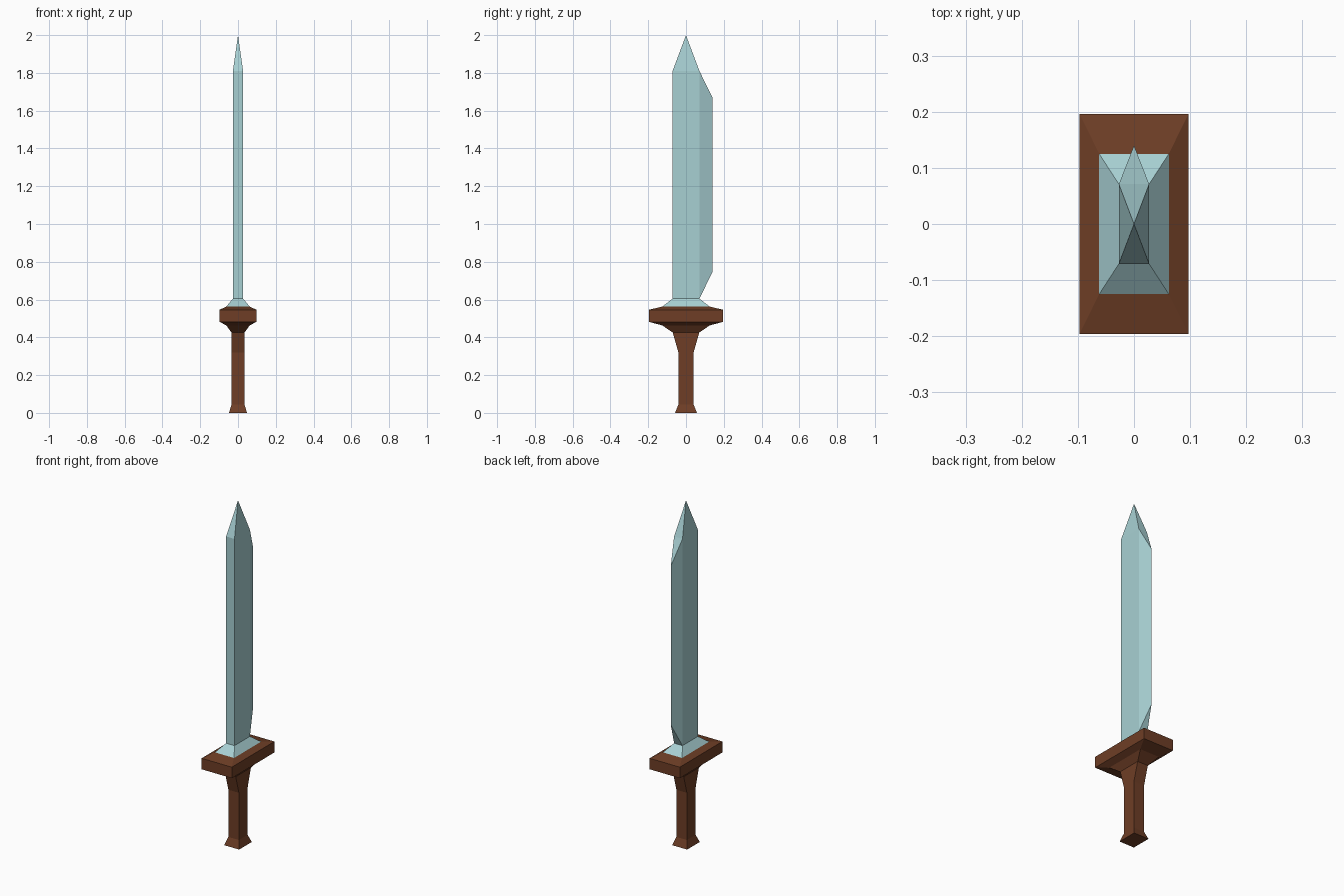
import bpy, bmesh

if "Cube" in bpy.data.objects:
    bpy.data.objects.remove(bpy.data.objects["Cube"])


def material(name, rgb):
    m = bpy.data.materials.new(name)
    m.diffuse_color = (*rgb, 1.0)
    m.use_nodes = True
    m.node_tree.nodes["Principled BSDF"].inputs["Base Color"].default_value = m.diffuse_color
    return m


def ring(bm, z, hx, hy):
    """Rectangular section, counter-clockwise from front left."""
    return [bm.verts.new((sx * hx, sy * hy, z))
            for sx, sy in ((-1, -1), (1, -1), (1, 1), (-1, 1))]


def bridge(bm, lower, upper, sides=range(4)):
    for i in sides:
        j = (i + 1) % 4
        bm.faces.new((lower[i], lower[j], upper[j], upper[i]))


def finish(bm, name, mat):
    bmesh.ops.recalc_face_normals(bm, faces=bm.faces[:])
    mesh = bpy.data.meshes.new(name)
    bm.to_mesh(mesh)
    bm.free()
    mesh.materials.append(mat)
    obj = bpy.data.objects.new(name, mesh)
    bpy.context.collection.objects.link(obj)


wood = material("brown wood", (0.156, 0.048, 0.019))
steel = material("pale blue steel", (0.39, 0.63, 0.65))

# Pommel, grip and guard: one lofted stack of rectangles (z, half x, half y)
bm = bmesh.new()
sections = [(0.0, 0.048, 0.058), (0.045, 0.034, 0.04), (0.32, 0.034, 0.04),
            (0.425, 0.034, 0.07), (0.463, 0.062, 0.125), (0.482, 0.097, 0.196),
            (0.546, 0.097, 0.196), (0.563, 0.062, 0.125)]
rings = [ring(bm, *s) for s in sections]
for a, b in zip(rings, rings[1:]):
    bridge(bm, a, b)
bm.faces.new(rings[0][::-1])
finish(bm, "handle_and_guard", wood)

# Blade: sloped collar, flat-backed body, sharpened +y edge, pointed tip
bm = bmesh.new()
collar = ring(bm, 0.563, 0.062, 0.125)
low = ring(bm, 0.605, 0.027, 0.071)
high = ring(bm, 1.81, 0.027, 0.071)
tip = bm.verts.new((0, 0, 2.0))
edge_low = bm.verts.new((0, 0.14, 0.745))
edge_high = bm.verts.new((0, 0.14, 1.67))
bridge(bm, collar, low)
bridge(bm, low, high, (0, 1, 3))
bm.faces.new((low[2], low[3], edge_low))
bm.faces.new((low[2], edge_low, edge_high, high[2]))
bm.faces.new((edge_low, low[3], high[3], edge_high))
bm.faces.new((high[2], edge_high, high[3]))
for i in range(4):
    bm.faces.new((high[i], high[(i + 1) % 4], tip))
finish(bm, "blade", steel)
